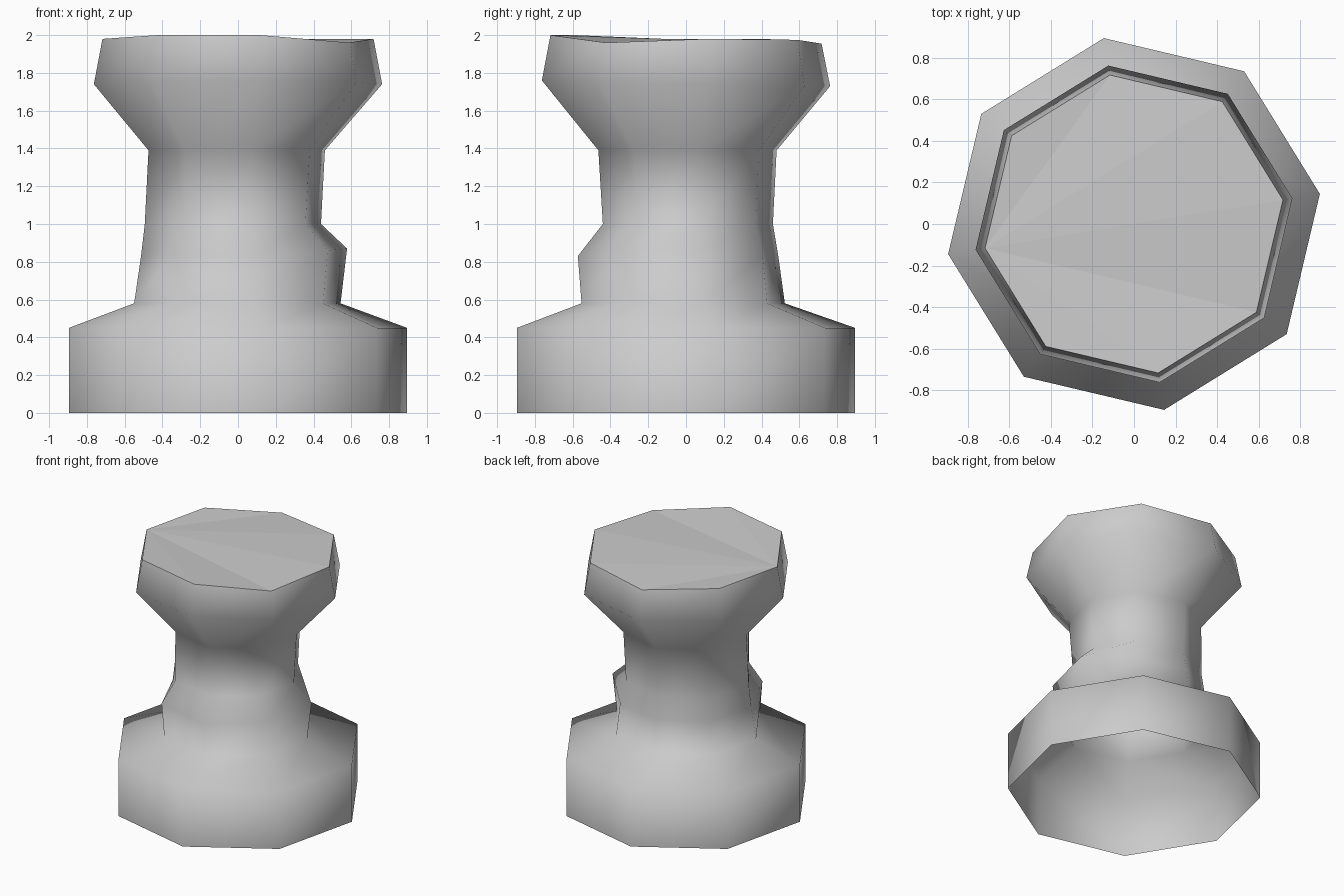
import bpy, bmesh
from math import cos, sin, radians

cube = bpy.data.objects.get("Cube")
if cube:
    bpy.data.objects.remove(cube, do_unlink=True)

SIDES = 8
TURN = radians(9.2)

# one flat grey for the whole piece
grey = bpy.data.materials.new("stone grey")
grey.use_nodes = True
colour = (0.6, 0.6, 0.6, 1)
grey.diffuse_color = colour
grey.node_tree.nodes["Principled BSDF"].inputs["Base Color"].default_value = colour


def even(value):
    return [value] * SIDES


# rings from floor to rim: (radii, heights), one value per corner
foot = (even(0.907), even(0.0))
shoulder = (even(0.907), even(0.45))
neck_base = ([.55, .53, .53, .545, .557, .56, .56, .555], even(0.58))
# the front four corners bulge, the back four stay straight
bulge = ([.585, .50, .495, .51, .52, .58, .58, .585],
         [.87, .83, .83, .83, .83, .84, .83, .86])
waist = ([.445, .455, .466, .485, .50, .48, .446, .44], even(1.0))
throat = ([.466, .475, .486, .483, .48, .475, .47, .468], even(1.39))
flare = (even(0.773), [1.74, 1.73, 1.73, 1.74, 1.74, 1.75, 1.76, 1.75])
rim = (even(0.727), [1.98, 1.975, 1.955, 1.98, 1.98, 2.0, 2.0, 1.96])

bm = bmesh.new()
rings = []
for radii, heights in (foot, shoulder, neck_base, bulge, waist, throat, flare, rim):
    rings.append([bm.verts.new((r * cos(TURN + radians(45 * i)),
                                r * sin(TURN + radians(45 * i)), z))
                  for i, (r, z) in enumerate(zip(radii, heights))])

# smooth side walls, open underneath
for low, high in zip(rings, rings[1:]):
    for i in range(SIDES):
        j = (i + 1) % SIDES
        bm.faces.new((low[i], low[j], high[j], high[i])).smooth = True

# slightly uneven flat top, fanned from one corner
top = rings[-1]
for k in range(5, 11):
    bm.faces.new((top[4], top[k % SIDES], top[(k + 1) % SIDES])).smooth = False
for i in range(SIDES):
    bm.edges.get((top[i], top[(i + 1) % SIDES])).smooth = False

mesh = bpy.data.meshes.new("pedestal")
bm.to_mesh(mesh)
bm.free()
mesh.materials.append(grey)
pedestal = bpy.data.objects.new("pedestal", mesh)
bpy.context.collection.objects.link(pedestal)
